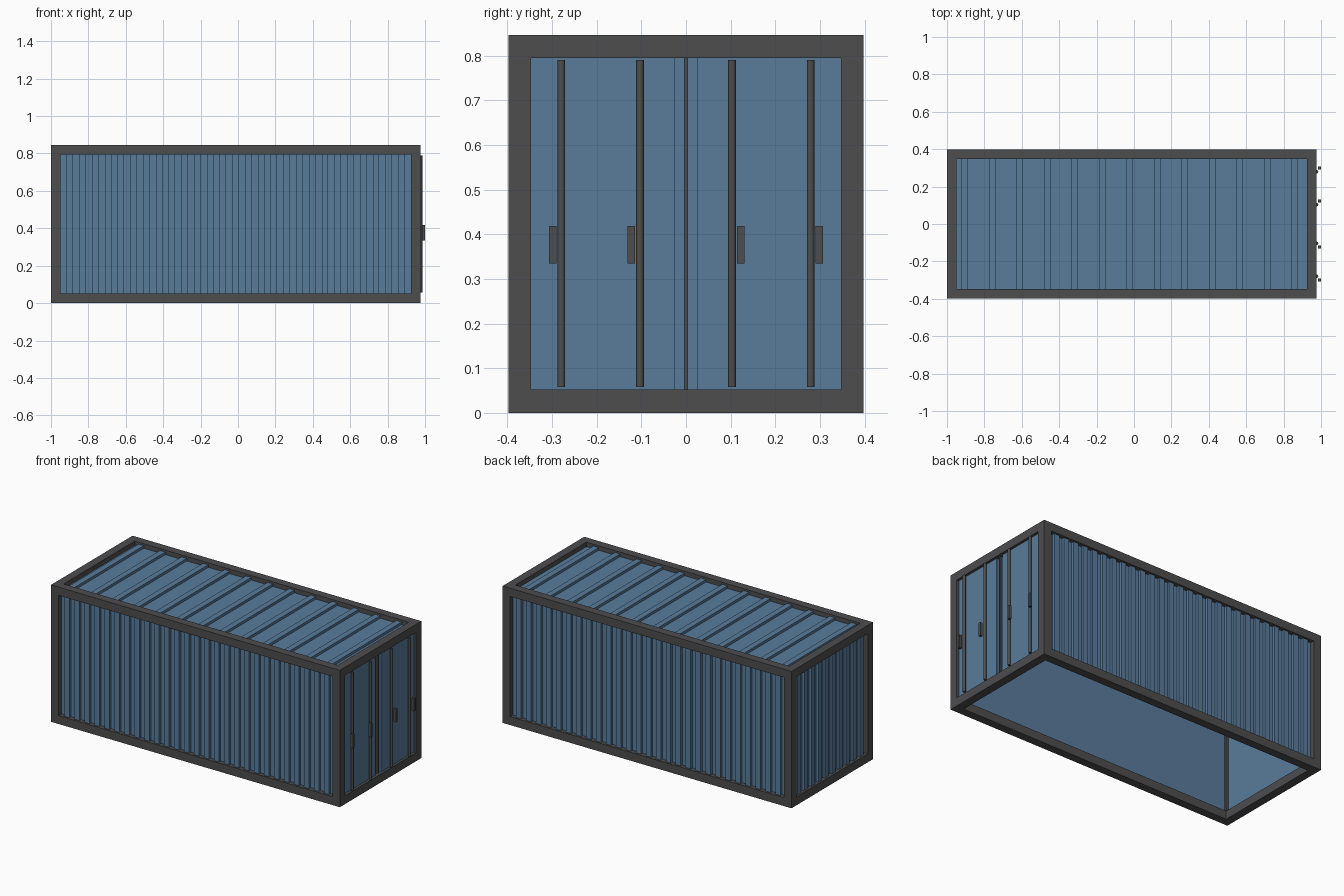
import bpy, bmesh
from mathutils import Matrix, Vector

if "Cube" in bpy.data.objects:
    bpy.data.objects.remove(bpy.data.objects["Cube"])


def material(name, color):
    m = bpy.data.materials.new(name)
    m.diffuse_color = (*color, 1)
    m.use_nodes = True
    m.node_tree.nodes["Principled BSDF"].inputs["Base Color"].default_value = m.diffuse_color
    return m


BLUE = material("blue_paint", (0.10, 0.20, 0.33))
DARK = material("dark_steel", (0.075, 0.075, 0.078))


def boxes(name, mat, spans):
    """One object from boxes given as (x0, x1, y0, y1, z0, z1)."""
    bm = bmesh.new()
    for x0, x1, y0, y1, z0, z1 in spans:
        centre = Vector((x0 + x1, y0 + y1, z0 + z1)) / 2
        size = Matrix.Diagonal((x1 - x0, y1 - y0, z1 - z0, 1))
        bmesh.ops.create_cube(bm, size=1, matrix=Matrix.Translation(centre) @ size)
    me = bpy.data.meshes.new(name)
    bm.to_mesh(me)
    bm.free()
    me.materials.append(mat)
    ob = bpy.data.objects.new(name, me)
    bpy.context.collection.objects.link(ob)
    return ob


# Overall limits, frame bar width, inner opening
X0, X1, Y, H, B = -1.0, 0.975, 0.398, 0.846, 0.051
IX0, IX1, IY, Z0, Z1 = X0 + B, X1 - B, Y - B, B + 0.001, H - B
MID = (X0 + X1) / 2
REC, RIB, T = 0.028, 0.016, 0.008    # recess of panels, rib height, sheet thickness

# Frame: corner posts, long rails, end rails
for xn, a in (("rear", X0), ("door", IX1)):
    for yn, b in (("front", -Y), ("back", IY)):
        boxes(f"{xn}_{yn}_corner_post", DARK, [(a, a + B, b, b + B, Z0, Z1)])
    for zn, c, d in (("bottom", 0, Z0), ("top", Z1, H)):
        boxes(f"{xn}_{zn}_end_rail", DARK, [(a, a + B, -IY, IY, c, d)])
for yn, b in (("front", -Y), ("back", IY)):
    for zn, c, d in (("bottom", 0, Z0), ("top", Z1, H)):
        boxes(f"{yn}_{zn}_long_rail", DARK, [(X0, X1, b, b + B, c, d)])

# Long side walls: thin sheet with upright ribs
PITCH, W = 0.0682, 0.0341
for yn, s in (("front", -1), ("back", 1)):
    outer, inner = s * (Y - REC), s * (Y - REC - T)
    lo, hi = sorted((outer, inner))
    boxes(f"{yn}_wall", BLUE, [(IX0, IX1, lo, hi, Z0, Z1)])
    lo, hi = sorted((outer, s * (Y - REC + RIB)))
    centres = [MID + (i - 13) * PITCH for i in range(27)]
    boxes(f"{yn}_wall_ribs", BLUE,
          [(c - W / 2, c + W / 2, lo, hi, Z0, Z1) for c in centres])

# Closed end wall with ribs
xo = X0 + REC
boxes("end_wall", BLUE, [(xo, xo + T, -IY, IY, Z0, Z1)])
boxes("end_wall_ribs", BLUE,
      [(xo - RIB, xo, (i - 4.5) * PITCH - W / 2, (i - 4.5) * PITCH + W / 2, Z0, Z1)
       for i in range(10)])

# Roof sheet with cross ribs
zr = H - REC
boxes("roof", BLUE, [(IX0, IX1, -IY, IY, zr - T, zr)])
boxes("roof_ribs", BLUE,
      [(-0.023 + (i - 6) * 0.147 - 0.018, -0.023 + (i - 6) * 0.147 + 0.018,
        -IY, IY, zr, zr + RIB) for i in range(13)])

# Doors: backing sheet, two leaves, centre seal
xd = X1 - REC
boxes("door_backing", BLUE, [(xd - T, xd, -IY, IY, Z0, Z1)])
boxes("door_seal", DARK, [(xd, xd + 0.012, -0.004, 0.004, Z0, Z1)])
for n, a, b in (("left", -IY, -0.026), ("right", 0.026, IY)):
    boxes(f"{n}_door", BLUE, [(xd, xd + 0.012, a, b, Z0, Z1)])

# Lock rods and handles
for i, y in enumerate((-0.279, -0.103, 0.103, 0.279)):
    bpy.ops.mesh.primitive_cylinder_add(vertices=16, radius=0.0085, depth=0.732,
                                        location=(X1 + 0.002, y, 0.424))
    rod = bpy.context.object
    rod.name = f"lock_rod_{i + 1}"
    rod.data.materials.append(DARK)
    bpy.ops.object.shade_smooth_by_angle()
    h = y + (0.0195 if y > 0 else -0.0195)
    boxes(f"lock_handle_{i + 1}", DARK, [(0.984, 1.0, h - 0.008, h + 0.008, 0.335, 0.418)])
